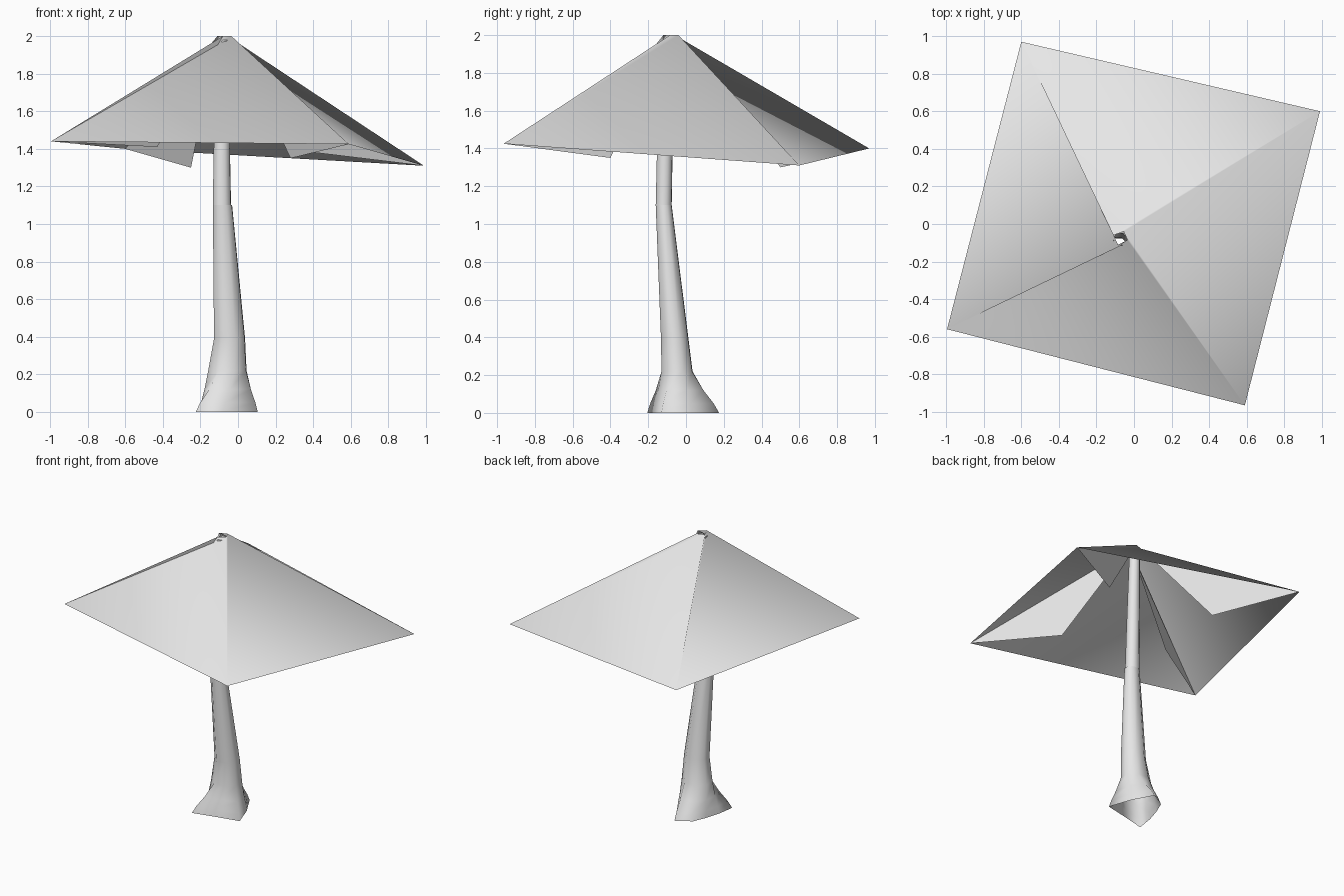
import bpy
from math import cos, sin, radians

cube = bpy.data.objects.get("Cube")
if cube:
    bpy.data.objects.remove(cube, do_unlink=True)

grey = bpy.data.materials.new("plain_grey")
grey.use_nodes = True
grey.diffuse_color = (0.8, 0.8, 0.8, 1)
grey.node_tree.nodes["Principled BSDF"].inputs["Base Color"].default_value = (0.8, 0.8, 0.8, 1)


def make(name, verts, faces, smooth=True):
    mesh = bpy.data.meshes.new(name)
    mesh.from_pydata(verts, [], faces)
    mesh.materials.append(grey)
    for poly in mesh.polygons:
        poly.use_smooth = smooth
    mesh.update()
    obj = bpy.data.objects.new(name, mesh)
    bpy.context.scene.collection.objects.link(obj)
    return obj


def loft(name, rings):
    """Open tube skinned over equal-sized counter-clockwise rings, bottom to top."""
    n = len(rings[0])
    faces = [(k * n + i, k * n + (i + 1) % n, (k + 1) * n + (i + 1) % n, (k + 1) * n + i)
             for k in range(len(rings) - 1) for i in range(n)]
    return make(name, [p for ring in rings for p in ring], faces)


def oval(x0, x1, y0, y1, z, n=8, start=-25):
    """Oval ring filling the given bounds."""
    ring = []
    for i in range(n):
        a = radians(start + 360 * i / n)
        ring.append(((x0 + x1) / 2 + (x1 - x0) / 2 * cos(a),
                     (y0 + y1) / 2 + (y1 - y0) / 2 * sin(a), z))
    return ring


def blend(a, b, t, z):
    return [(p[0] + (q[0] - p[0]) * t, p[1] + (q[1] - p[1]) * t, z) for p, q in zip(a, b)]


# Canopy: four-sided sloping roof with a small twisted opening at the top
corners = [(0.59, -0.965, 1.425), (0.99, 0.6, 1.31), (-0.6, 0.97, 1.4), (-0.995, -0.56, 1.44)]
crown = [(-0.035, -0.085, 2), (-0.055, -0.04, 2), (-0.11, -0.06, 2), (-0.08, -0.12, 2)]
loft("canopy", [corners, crown])

# Branch fins: one triangle hanging under each canopy ridge
tips = [(0.28, -0.4, 1.35), (0.41, 0.24, 1.38), (-0.25, 0.5, 1.3), (-0.43, -0.19, 1.41)]
for name, corner, top, tip in zip(("front_left", "back_left", "back_right", "front_right"),
                                  corners, crown, tips):
    make("branch_fin_" + name, [corner, top, tip], [(0, 1, 2)], smooth=False)

# Lower trunk: three root lobes narrowing into a leaning stem
roots = [(0.105, -0.13, 0), (0.05, 0.03, 0), (-0.03, 0.175, 0), (-0.135, 0.113, 0),
         (-0.175, 0.02, 0), (-0.206, -0.083, 0), (-0.225, -0.205, 0), (-0.08, -0.17, 0)]
collar = oval(-0.165, 0.052, -0.135, 0.04, 0.22)
loft("lower_trunk", [
    roots,
    blend(collar, roots, 0.8, 0.05),
    blend(collar, roots, 0.42, 0.12),
    collar,
    oval(-0.133, 0.043, -0.137, 0.018, 0.39),
    oval(-0.137, -0.028, -0.163, -0.073, 1.1),
])

# Upper trunk: slim hollow stem up to the crown
loft("upper_trunk", [
    oval(-0.137, -0.034, -0.163, -0.073, 1.1),
    oval(-0.132, -0.04, -0.156, -0.068, 1.4),
    oval(-0.11, -0.037, -0.115, -0.045, 1.98),
])
